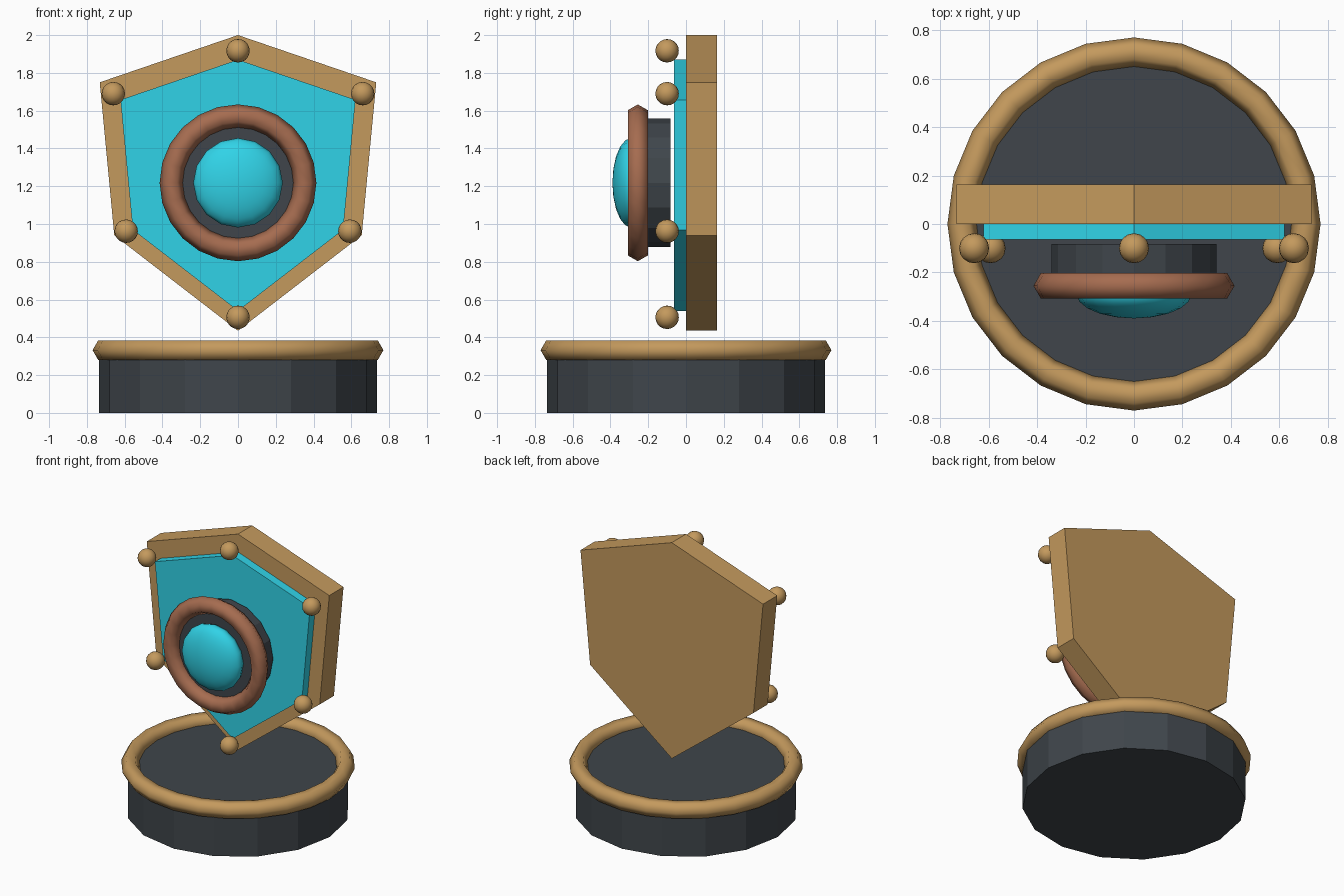
import bpy, bmesh
from math import pi

if "Cube" in bpy.data.objects:
    bpy.data.objects.remove(bpy.data.objects["Cube"])


def material(name, rgb):
    m = bpy.data.materials.new(name)
    m.diffuse_color = (*rgb, 1)
    m.use_nodes = True
    m.node_tree.nodes["Principled BSDF"].inputs["Base Color"].default_value = m.diffuse_color
    return m


GOLD = material("gold", (0.55, 0.32, 0.11))
DARK = material("dark_metal", (0.05, 0.06, 0.07))
CYAN = material("cyan", (0.03, 0.65, 0.80))
COPPER = material("copper", (0.38, 0.15, 0.08))


def finish(name, mat, smooth=False):
    ob = bpy.context.object
    ob.name = name
    ob.data.materials.append(mat)
    if smooth:
        bpy.ops.object.shade_smooth()
    return ob


def cylinder(name, mat, radius, depth, loc, rot=(0, 0, 0)):
    bpy.ops.mesh.primitive_cylinder_add(vertices=16, radius=radius, depth=depth,
                                        location=loc, rotation=rot)
    return finish(name, mat)


def ring(name, mat, major, minor, loc, rot=(0, 0, 0)):
    bpy.ops.mesh.primitive_torus_add(major_segments=24, minor_segments=6, major_radius=major,
                                     minor_radius=minor, location=loc, rotation=rot)
    return finish(name, mat, True)


def ball(name, mat, radius, loc, scale=(1, 1, 1), rot=(0, 0, 0)):
    bpy.ops.mesh.primitive_uv_sphere_add(segments=16, ring_count=10, radius=radius,
                                         location=loc, rotation=rot)
    bpy.context.object.scale = scale
    return finish(name, mat, True)


def mirrored(half):
    # closed outline from the right half, top to bottom
    return half + [(-x, z) for x, z in reversed(half[1:-1])]


def plate(name, mat, outline, y_front, y_back):
    bm = bmesh.new()
    face = bm.faces.new([bm.verts.new((x, y_front, z)) for x, z in outline])
    ext = bmesh.ops.extrude_face_region(bm, geom=[face])
    verts = [g for g in ext["geom"] if isinstance(g, bmesh.types.BMVert)]
    bmesh.ops.translate(bm, verts=verts, vec=(0, y_back - y_front, 0))
    bmesh.ops.recalc_face_normals(bm, faces=bm.faces)
    mesh = bpy.data.meshes.new(name)
    bm.to_mesh(mesh)
    bm.free()
    ob = bpy.data.objects.new(name, mesh)
    bpy.context.collection.objects.link(ob)
    mesh.materials.append(mat)
    return ob


# Round pedestal with gold rim
cylinder("pedestal", DARK, 0.735, 0.33, (0, 0, 0.165))
ring("pedestal_rim", GOLD, 0.71, 0.06, (0, 0, 0.332))

# Shield and raised inlay
shield = mirrored([(0, 2.0), (0.732, 1.75), (0.655, 0.94), (0, 0.435)])
plate("shield", GOLD, shield, 0, 0.163)
inlay = [(x * 0.85, z * 0.85 + 0.17) for x, z in shield]
plate("shield_inlay", CYAN, inlay, -0.063, 0.0)

# Corner studs
for i, (x, z) in enumerate(mirrored([(0, 1.917), (0.66, 1.69), (0.592, 0.962), (0, 0.506)])):
    ball(f"stud_{i + 1}", GOLD, 0.062, (x, -0.1, z))

# Central medallion
Z = 1.218
facing = (pi / 2, 0, 0)
cylinder("medallion_disc", DARK, 0.34, 0.17, (0, -0.168, Z), facing)
ring("medallion_ring", COPPER, 0.354, 0.061, (0, -0.255, Z), facing)
ball("medallion_gem", CYAN, 0.237, (0, -0.29, Z), (1, 1, 0.42), facing)
